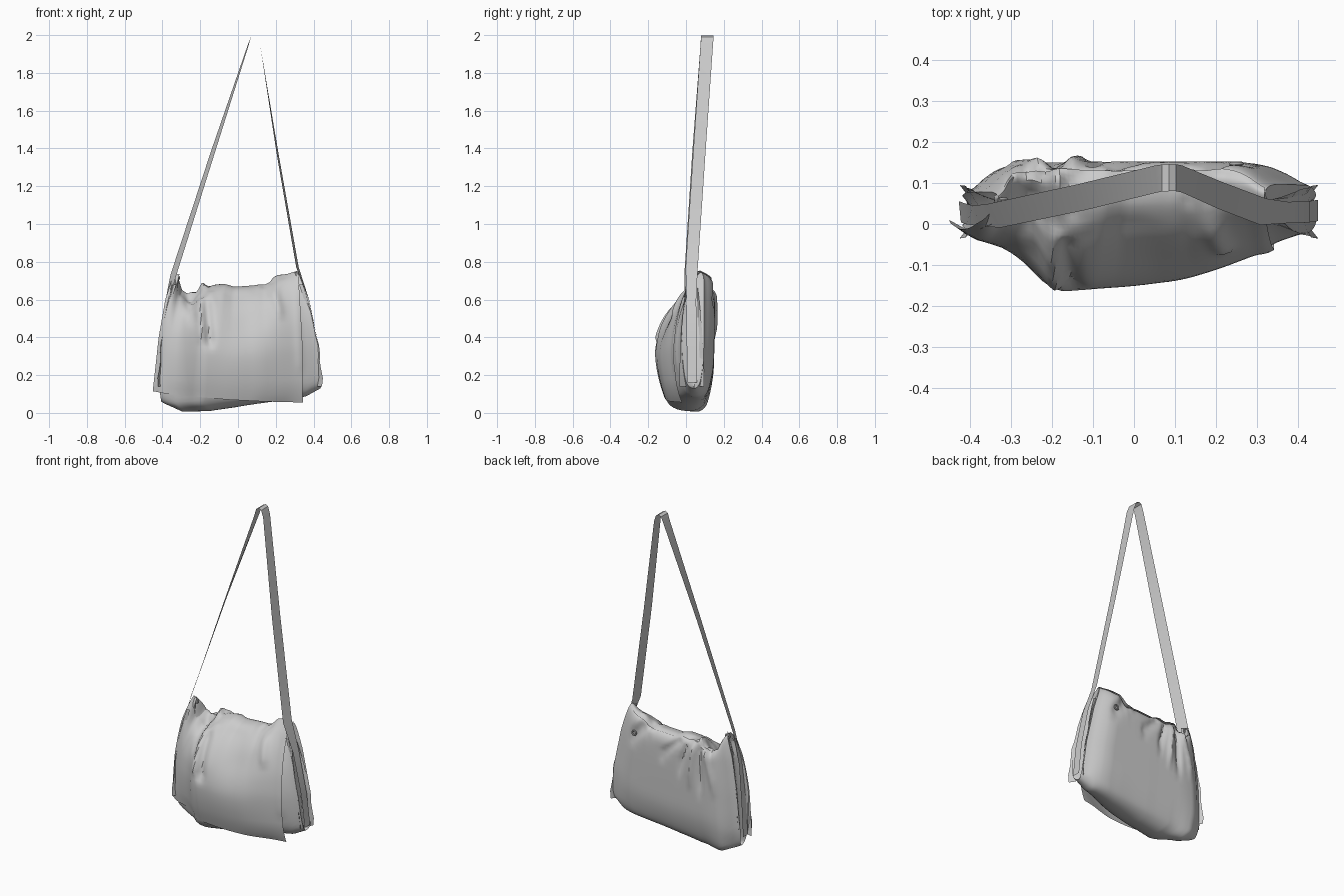
import bpy, bmesh, math
from mathutils import Vector, noise

if "Cube" in bpy.data.objects:
    bpy.data.objects.remove(bpy.data.objects["Cube"], do_unlink=True)

fabric = bpy.data.materials.new("grey_fabric")
fabric.use_nodes = True
fabric.diffuse_color = (0.6, 0.6, 0.6, 1)
fabric.node_tree.nodes["Principled BSDF"].inputs["Base Color"].default_value = (0.6, 0.6, 0.6, 1)


def interp(table, v):
    """Linear lookup in a list of (key, value) pairs."""
    if v <= table[0][0]:
        return table[0][1]
    for (a, p), (b, q) in zip(table, table[1:]):
        if v <= b:
            return p + (q - p) * (v - a) / (b - a)
    return table[-1][1]


def soft(table, v, r=0.06):
    return sum(interp(table, v + k * r) for k in (-1, 0, 1)) / 3


def resample(pts, n, closed=False):
    """Smooth curve through a few points."""
    m, out = len(pts), []
    spans = m if closed else m - 1
    for k in range(n if closed else n + 1):
        f = k * spans / n
        i = min(int(f), spans - 1)
        t = f - i
        get = (lambda j: Vector(pts[j % m])) if closed else (lambda j: Vector(pts[max(0, min(m - 1, j))]))
        a, b, c, d = (get(i + j) for j in (-1, 0, 1, 2))
        out.append(0.5 * (2 * b + (c - a) * t + (2 * a - 5 * b + 4 * c - d) * t * t
                          + (3 * b - a - 3 * c + d) * t ** 3))
    return out


def make_object(name, rows, closed=False):
    """Skin a grid of points, one row per cross-section."""
    bm = bmesh.new()
    grid = [[bm.verts.new(p) for p in row] for row in rows]
    n = len(grid[0])
    for r0, r1 in zip(grid, grid[1:]):
        for j in range(n if closed else n - 1):
            k = (j + 1) % n
            bm.faces.new((r0[j], r0[k], r1[k], r1[j]))
    if closed:
        bm.faces.new(grid[0])
        bm.faces.new(grid[-1])
    bmesh.ops.recalc_face_normals(bm, faces=bm.faces)
    mesh = bpy.data.meshes.new(name)
    bm.to_mesh(mesh)
    bm.free()
    obj = bpy.data.objects.new(name, mesh)
    bpy.context.collection.objects.link(obj)
    finish(obj)


def finish(obj):
    obj.data.materials.append(fabric)
    bpy.ops.object.select_all(action="DESELECT")
    obj.select_set(True)
    bpy.context.view_layer.objects.active = obj
    bpy.ops.object.shade_smooth_by_angle(angle=math.radians(35))


# Overall shape of the sack: outline by height, depth and rims by position across
LEFT = [(0, -.36), (.05, -.405), (.15, -.42), (.4, -.40), (.6, -.37), (.74, -.33)]
RIGHT = [(.04, .36), (.09, .42), (.15, .445), (.35, .425), (.6, .37), (.75, .32)]
TOP = [(-1, .735), (-.93, .71), (-.82, .64), (-.7, .635), (-.58, .655), (-.15, .675),
       (0, .66), (.45, .67), (.68, .715), (1, .745)]
BOTTOM = [(-1, .06), (-.8, .006), (-.4, .01), (0, .03), (.5, .06), (.85, .085), (1, .13)]
FRONT = [(-1.12, .03), (-1, -.02), (-.85, -.035), (-.73, -.055), (-.62, -.1), (-.5, -.152), (-.02, -.14),
         (.25, -.125), (.46, -.098), (.71, -.058), (1, -.02)]
BACK = [(-1, .07), (-.82, .14), (-.6, .15), (.7, .15), (.85, .13), (1, .09)]

# Folds: x0, z0, x1, z1, push along y, width
FRONT_FOLDS = [(-.205, .59, -.195, .40, -.012, .02), (-.165, .58, -.15, .38, .025, .025),
               (-.26, .60, -.24, .50, .02, .025), (.19, .64, .22, .54, -.015, .025),
               (-.02, .60, .03, .50, .03, .13), (.31, .70, .33, .25, -.006, .02)]
BACK_FOLDS = [(-.10, .62, -.06, .48, -.018, .016), (-.15, .62, -.13, .42, .014, .016),
              (-.19, .62, -.20, .40, -.018, .018), (-.24, .60, -.29, .42, .012, .016),
              (-.05, .64, .05, .55, -.015, .02), (.2, .66, .25, .6, -.02, .03)]


def fold_push(x, z, folds):
    total, p = 0, Vector((x, z))
    for x0, z0, x1, z1, amp, w in folds:
        a, d = Vector((x0, z0)), Vector((x1 - x0, z1 - z0))
        t = max(0, min(1, (p - a).dot(d) / d.length_squared))
        total += amp * math.exp(-((p - a - d * t).length / w) ** 2)
    return total


def cloth_point(s, u, z, top, grow=0):
    """Place one cloth point: u runs from -1 (front) to 1 (back)."""
    x = interp(LEFT, z) + (s + 1) / 2 * (interp(RIGHT, z) - interp(LEFT, z))
    f, b = soft(FRONT, s) - grow, soft(BACK, s)
    y = (f + b) / 2 + u * (b - f) / 2
    inner = max(0, 1 - abs(s) ** 6)
    y += fold_push(x, z, FRONT_FOLDS if u < .35 else BACK_FOLDS) * min(1, abs(u - .35) * 2) * inner
    # crumpled gathers near the mouth, mostly on the right half
    near = max(0, 1 - (top - z) / .14) * inner
    gather = math.exp(-((x + .22) / .10) ** 2) + .5 * math.exp(-((x - .17) / .07) ** 2)
    n = noise.noise(Vector((x * 24, u * 3, z * 12)))
    # notch where the mouth gapes behind the front rim
    notch = .065 * math.exp(-((x + .245) / .04) ** 2) * near * max(0, min(1, (.8 - u) * 2))
    return Vector((x, y + .014 * n * near * gather, z + .04 * n * near * gather - notch))


# Sack body with sunken side gussets
PROFILE = [(.1, 0), (-.42, .025), (-.72, .1), (-.93, .27), (-1, .45), (-.9, .62), (-.6, .78),
           (-.2, .9), (.3, .975), (.75, 1), (.98, .94), (1.02, .8), (1, .5), (.95, .28), (.75, .1), (.5, .025)]
section = resample(PROFILE, 60, closed=True)
rows = []
COLS = 72
for i in range(COLS + 1):
    s = -1 + 2 * i / COLS
    top, low = interp(TOP, s), interp(BOTTOM, s)
    rows.append([cloth_point(s, u, low + h * (top - low), top) for u, h in section])


def gusset_row(row, inward):
    mid = sum(p.y for p in row) / len(row)
    return [Vector((p.x + inward, mid + (p.y - mid) * .12, p.z)) for p in row]


rows = [gusset_row(rows[0], .022)] + rows + [gusset_row(rows[-1], -.022)]
make_object("sack_body", rows, closed=True)

# Front flap folded over from the back rim
FLAP_LEFT = [(.1, -.453), (.4, -.42), (.6, -.385), (.74, -.34)]
FLAP_RIGHT = [(.06, .343), (.4, .34), (.75, .318)]
FLAP_HEM = [(-1, .115), (-.8, .10), (0, .07), (.5, .06), (1, .055)]
FLAP_PROFILE = [(.88, .985), (.65, 1), (.25, .975), (-.2, .905), (-.6, .785), (-.9, .62),
                (-1, .45), (-.97, .3), (-.85, .14), (-.68, 0)]
drape = resample(FLAP_PROFILE, 36)
rows = []
for i in range(65):
    f = -1 + 2 * i / 64
    row = []
    for u, h in drape:
        top, hem = interp(TOP, f) + .008, interp(FLAP_HEM, f)
        z = hem + h * (top - hem)
        a, b = interp(LEFT, z), interp(RIGHT, z)
        x = interp(FLAP_LEFT, z) + (f + 1) / 2 * (interp(FLAP_RIGHT, z) - interp(FLAP_LEFT, z))
        row.append(cloth_point(2 * (x - a) / (b - a) - 1, u, z, top, grow=.014))
    rows.append(row)
make_object("front_flap", rows)


# Shoulder strap running up from both gussets; the last value is its sideways twist
STRAP = [(-.425, .03, .12, -.1), (-.412, .025, .3, -.1), (-.385, .02, .55, -.3), (-.342, .02, .73, -.5),
         (-.13, .065, 1.39, -.35), (.055, .11, 1.95, -.08), (.068, .112, 1.99, 0), (.085, .113, 1.999, 0),
         (.102, .113, 1.99, 0), (.117, .11, 1.95, 0), (.21, .07, 1.37, .15), (.315, .03, .77, .2),
         (.375, .028, .6, .05), (.428, .03, .35, 0), (.449, .033, .16, 0)]
rows = []
for x, y, z, twist in STRAP:
    half = .033 if z > .7 else .026
    side = Vector((math.sin(twist), math.cos(twist), 0)) * half
    rows.append([Vector((x, y, z)) + side * k for k in (-1, 1)])
make_object("shoulder_strap", rows)

# Loose gusset edges pinched beside the strap
for name, sign, outline in (("left_gusset_edge", 1, RIGHT), ("right_gusset_edge", -1, LEFT)):
    for tag, y0, y1 in (("front", .0, -.035), ("back", .06, .095)):
        rows = []
        for k in range(13):
            z = .14 + k * .045
            x = interp(outline, z)
            fade = 1 - (k / 12) ** 2
            ripple = .004 * math.sin(k * 1.7)
            rows.append([(x - sign * .02, y0, z), (x + sign * (.004 + ripple) * fade, y0 + (y1 - y0) * fade, z)])
        make_object(name + "_" + tag, rows)

# Small drawstring eyelets on the back panel and by the strap
for name, pos in (("back_eyelet", (.25, .147, .615)), ("strap_eyelet", (-.325, .06, .715))):
    bpy.ops.mesh.primitive_torus_add(major_radius=.013, minor_radius=.005, major_segments=16,
                                     minor_segments=8, location=pos, rotation=(math.pi / 2, 0, 0))
    eyelet = bpy.context.object
    eyelet.name = name
    finish(eyelet)
